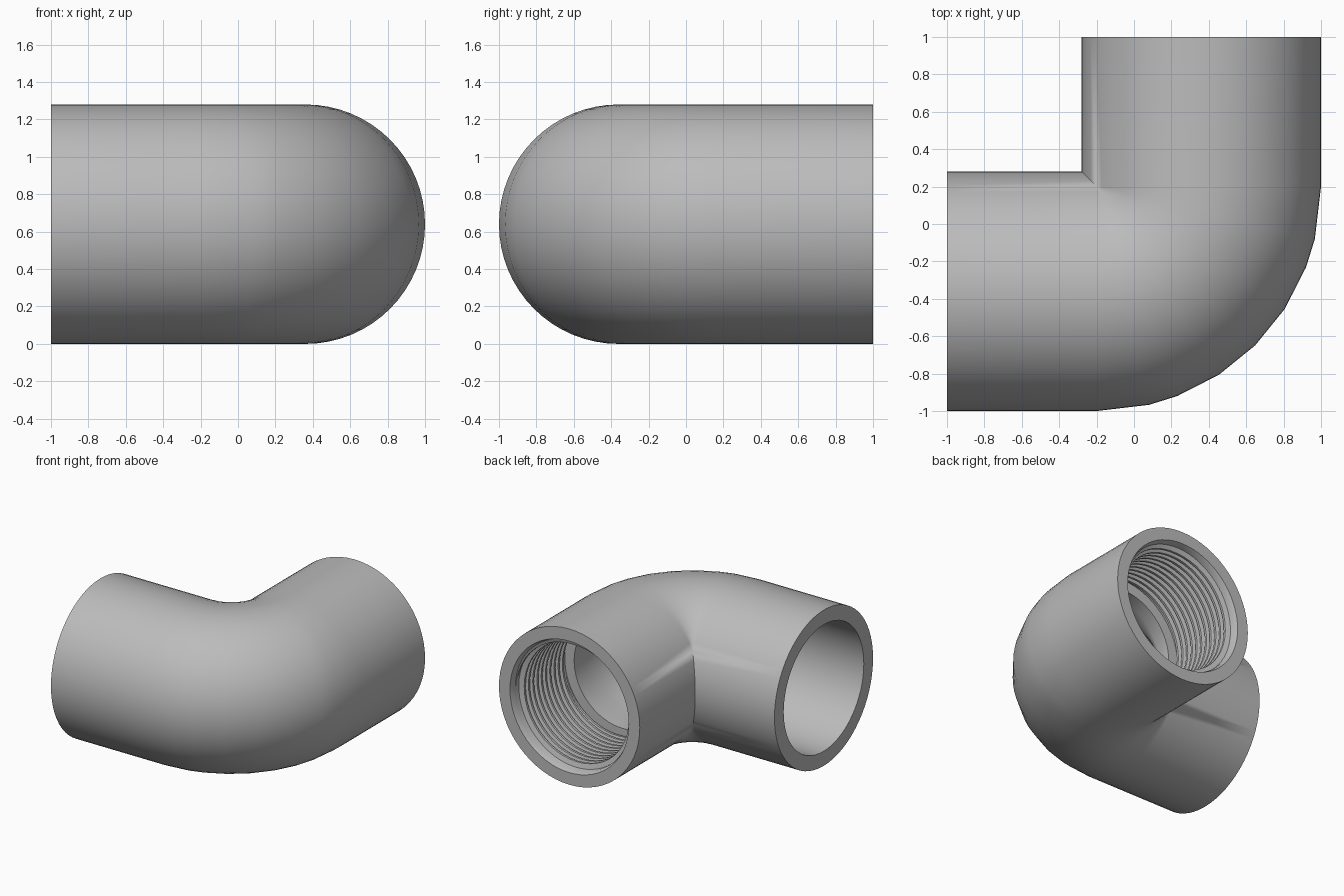
import bpy, bmesh
from math import sin, cos, pi, radians
from mathutils import Vector

cube = bpy.data.objects.get("Cube")
if cube:
    bpy.data.objects.remove(cube)

SIDES = 64          # facets around the pipe
AXIS_Z = 0.64       # height of the pipe axis
BEND = Vector((-0.2, 0.2))   # pivot of the bend
BEND_R = 0.56       # bend radius of the axis
PIPE_R = 0.64
BORE_R = 0.52
ROOT_R = 0.525      # threaded socket wall
CREST_R = 0.485
NECK_R = 0.44

grey = bpy.data.materials.new("plain grey")
grey.use_nodes = True
grey.diffuse_color = (0.5, 0.5, 0.5, 1)
bsdf = grey.node_tree.nodes["Principled BSDF"]
bsdf.inputs["Base Color"].default_value = (0.5, 0.5, 0.5, 1)
bsdf.inputs["Roughness"].default_value = 0.6


def finish(bm, name, angle):
    bmesh.ops.recalc_face_normals(bm, faces=bm.faces[:])
    mesh = bpy.data.meshes.new(name)
    bm.to_mesh(mesh)
    bm.free()
    mesh.materials.append(grey)
    ob = bpy.data.objects.new(name, mesh)
    bpy.context.collection.objects.link(ob)
    bpy.ops.object.select_all(action='DESELECT')
    ob.select_set(True)
    bpy.context.view_layer.objects.active = ob
    bpy.ops.object.shade_smooth_by_angle(angle=radians(angle))


def bridge(bm, a, b):
    n = len(a)
    for i in range(n):
        j = (i + 1) % n
        bm.faces.new((a[i], a[j], b[j], b[i]))


def ring(bm, turn, along, radius):
    """Circle across the pipe: turn is the bend angle, along slides on the tangent."""
    t = radians(turn)
    out = Vector((sin(t), -cos(t)))
    tangent = Vector((cos(t), sin(t)))
    verts = []
    for i in range(SIDES):
        a = 2 * pi * i / SIDES
        rho = BEND_R + radius * cos(a)
        if along == 0 and rho < 0:      # inside corner meets in a mitre
            p = BEND + Vector((rho, -rho))
        else:
            p = BEND + out * rho + tangent * along
        verts.append(bm.verts.new((p.x, p.y, AXIS_Z + radius * sin(a))))
    return verts


# Elbow body: outer skin one way, bore on the way back, closed on itself
bm = bmesh.new()
outer_turns = [0, 13.5, 21, 33, 45, 57, 69, 76.5, 90]
stations = [(0, -0.8, PIPE_R)]
stations += [(t, 0, PIPE_R) for t in outer_turns]
stations += [(90, 0.8, PIPE_R),
             (90, 0.8, 0.54), (90, 0.76, ROOT_R),      # chamfered mouth
             (90, 0.11, ROOT_R), (90, 0.11, NECK_R)]   # socket and its ledge
steps = 12
for k in range(steps, -1, -1):                         # tapering bend bore
    f = k / steps
    stations.append((90 * f, 0, BORE_R + (NECK_R - BORE_R) * f))
stations.append((0, -0.8, BORE_R))
rings = [ring(bm, *s) for s in stations]
for k, r in enumerate(rings):
    bridge(bm, r, rings[(k + 1) % len(rings)])
bmesh.ops.remove_doubles(bm, verts=bm.verts[:], dist=1e-5)
finish(bm, "elbow_body", 35)

# Internal thread: a trapezoid ridge swept along a helix, fading at both ends
bm = bmesh.new()
pitch, turns, per_turn = 0.055, 11, 48
count = turns * per_turn
sections = []
for k in range(count + 1):
    a = 2 * pi * k / per_turn
    y = 0.94 - pitch * k / per_turn
    fade = min(1, k / 12, (count - k) / 12)
    crest = ROOT_R + (CREST_R - ROOT_R) * fade
    profile = ((-0.026, 0.54), (-0.009, crest), (0.009, crest), (0.026, 0.54))
    sections.append([bm.verts.new((0.36 + r * cos(a), y + dy, AXIS_Z + r * sin(a)))
                     for dy, r in profile])
for a, b in zip(sections, sections[1:]):
    bridge(bm, a, b)
bm.faces.new(sections[0])
bm.faces.new(sections[-1])
finish(bm, "internal_thread", 30)
